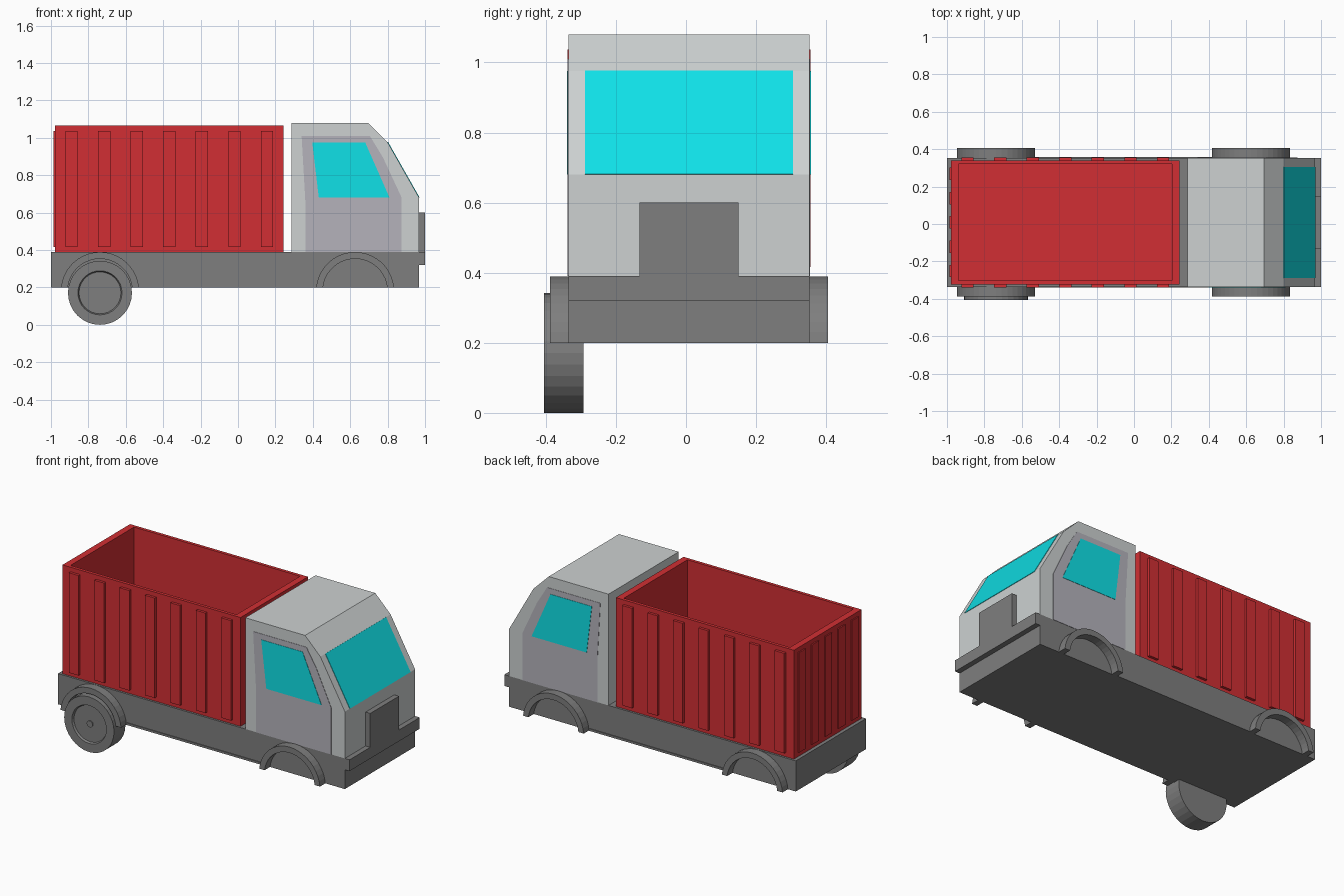
import bpy, bmesh, math

if "Cube" in bpy.data.objects:
    bpy.data.objects.remove(bpy.data.objects["Cube"], do_unlink=True)


def material(name, r, g, b):
    m = bpy.data.materials.new(name)
    m.use_nodes = True
    m.diffuse_color = (r, g, b, 1)
    m.node_tree.nodes["Principled BSDF"].inputs["Base Color"].default_value = (r, g, b, 1)
    return m


red = material("container_red", 0.64, 0.028, 0.033)
white = material("cab_light_grey", 0.61, 0.64, 0.64)
door_grey = material("door_grey", 0.46, 0.45, 0.50)
glass = material("cyan_glass", 0.005, 0.77, 0.82)
dark = material("chassis_grey", 0.21, 0.21, 0.21)

CY = 0.0085          # middle of the body across its width
HALF = 0.344         # half width of cab and chassis


def finish(name, bm, mat):
    bmesh.ops.recalc_face_normals(bm, faces=bm.faces)
    mesh = bpy.data.meshes.new(name)
    bm.to_mesh(mesh)
    bm.free()
    mesh.materials.append(mat)
    obj = bpy.data.objects.new(name, mesh)
    bpy.context.collection.objects.link(obj)
    return obj


def prism(name, points, y0, y1, mat):
    """Side profile in x and z, extruded from y0 to y1."""
    bm = bmesh.new()
    face = bm.faces.new([bm.verts.new((x, y0, z)) for x, z in points])
    ext = bmesh.ops.extrude_face_region(bm, geom=[face], use_keep_orig=True)
    for v in ext["geom"]:
        if isinstance(v, bmesh.types.BMVert):
            v.co.y = y1
    return finish(name, bm, mat)


def box(name, x0, x1, y0, y1, z0, z1, mat):
    return prism(name, [(x0, z0), (x1, z0), (x1, z1), (x0, z1)], y0, y1, mat)


def arc(cx, cz, r, floor, steps=20):
    """Half circle cut off at the floor height."""
    a = math.asin((floor - cz) / r)
    angles = [a + (math.pi - 2 * a) * i / steps for i in range(steps + 1)]
    return [(cx + r * math.cos(t), cz + r * math.sin(t)) for t in angles]


# Chassis and front bumper with raised grille
box("chassis", -1, 0.968, CY - HALF, CY + HALF, 0.2, 0.39, dark)
box("bumper", 0.968, 1, CY - HALF, CY + HALF, 0.32, 0.39, dark)
box("grille", 0.968, 1, CY - 0.141, CY + 0.141, 0.39, 0.6, dark)

# Wheel arches and sills on both sides
for side, s in (("right", -1), ("left", 1)):
    for end, cx in (("rear", -0.738), ("front", 0.626)):
        ring = arc(cx, 0.18, 0.209, 0.2) + arc(cx, 0.18, 0.173, 0.2)[::-1]
        prism(f"{side}_{end}_arch", ring, CY + s * 0.33, CY + s * 0.397, dark)
    box(f"{side}_sill", -0.53, 0.418, CY + s * 0.33, CY + s * (HALF + 0.005),
        0.2, 0.213, dark)

# Single rear wheel, turned around its axle
rings = [(0, -0.293), (0.171, -0.293), (0.171, -0.405), (0.118, -0.405),
         (0.112, -0.393), (0.02, -0.393), (0.02, -0.4), (0, -0.4)]
bm = bmesh.new()
verts = [bm.verts.new((r, y, 0)) for r, y in rings]
edges = [bm.edges.new(pair) for pair in zip(verts, verts[1:])]
bmesh.ops.spin(bm, geom=verts + edges, axis=(0, 1, 0), cent=(0, 0, 0),
               angle=math.tau, steps=32)
bmesh.ops.remove_doubles(bm, verts=bm.verts, dist=0.0001)
wheel = finish("rear_wheel", bm, dark)
wheel.location = (-0.738, 0, 0.171)

# Cab shell
cab = [(0.285, 0.39), (0.285, 1.08), (0.695, 1.08), (0.80, 0.976),
       (0.968, 0.68), (0.968, 0.39)]
prism("cab", cab, CY - HALF, CY + HALF, white)

# Windscreen plate on the sloping front
nx, nz = 0.0026, 0.0015
prism("windscreen", [(0.80, 0.976), (0.968, 0.68), (0.968 + nx, 0.68 + nz),
                     (0.80 + nx, 0.976 + nz)], CY - 0.297, CY + 0.297, glass)

# Doors and side windows
door = [(0.36, 0.39), (0.36, 0.66), (0.34, 1.01), (0.705, 1.01),
        (0.775, 0.895), (0.875, 0.68), (0.875, 0.39)]
window = [(0.432, 0.68), (0.397, 0.975), (0.68, 0.975), (0.81, 0.68)]
for side, s in (("right", -1), ("left", 1)):
    inner = CY + s * (HALF - 0.002)
    prism(f"{side}_door", door, inner, CY + s * (HALF + 0.002), door_grey)
    prism(f"{side}_window", window, inner, CY + s * (HALF + 0.004), glass)

# Open container: inset the top, then sink it to the floor
X0, X1, W, TOP = -0.978, 0.243, 0.331, 1.065
tub = box("container", X0, X1, CY - W, CY + W, 0.39, TOP, red)
bm = bmesh.new()
bm.from_mesh(tub.data)
top = max(bm.faces, key=lambda f: f.calc_center_median().z)
bmesh.ops.inset_individual(bm, faces=[top], thickness=0.028)
mid = (X0 + X1) / 2
for v in top.verts:
    v.co.x += 0.021 if v.co.x < mid else -0.021
sunk = bmesh.ops.extrude_discrete_faces(bm, faces=[top])["faces"][0]
for v in sunk.verts:
    v.co.z = 0.42
bmesh.ops.recalc_face_normals(bm, faces=bm.faces)
bm.to_mesh(tub.data)
bm.free()

# Pressed ribs along the container sides and rear
for i in range(7):
    x = -0.89 + i * 0.1742
    for side, s in (("right", -1), ("left", 1)):
        box(f"{side}_rib_{i + 1}", x - 0.033, x + 0.033, CY + s * (W - 0.005),
            CY + s * (W + 0.016), 0.417, 1.037, red)
for i in range(5):
    y = CY + (i - 2) * 0.13
    box(f"rear_rib_{i + 1}", X0 - 0.008, X0 + 0.005, y - 0.033, y + 0.033,
        0.417, 1.037, red)
